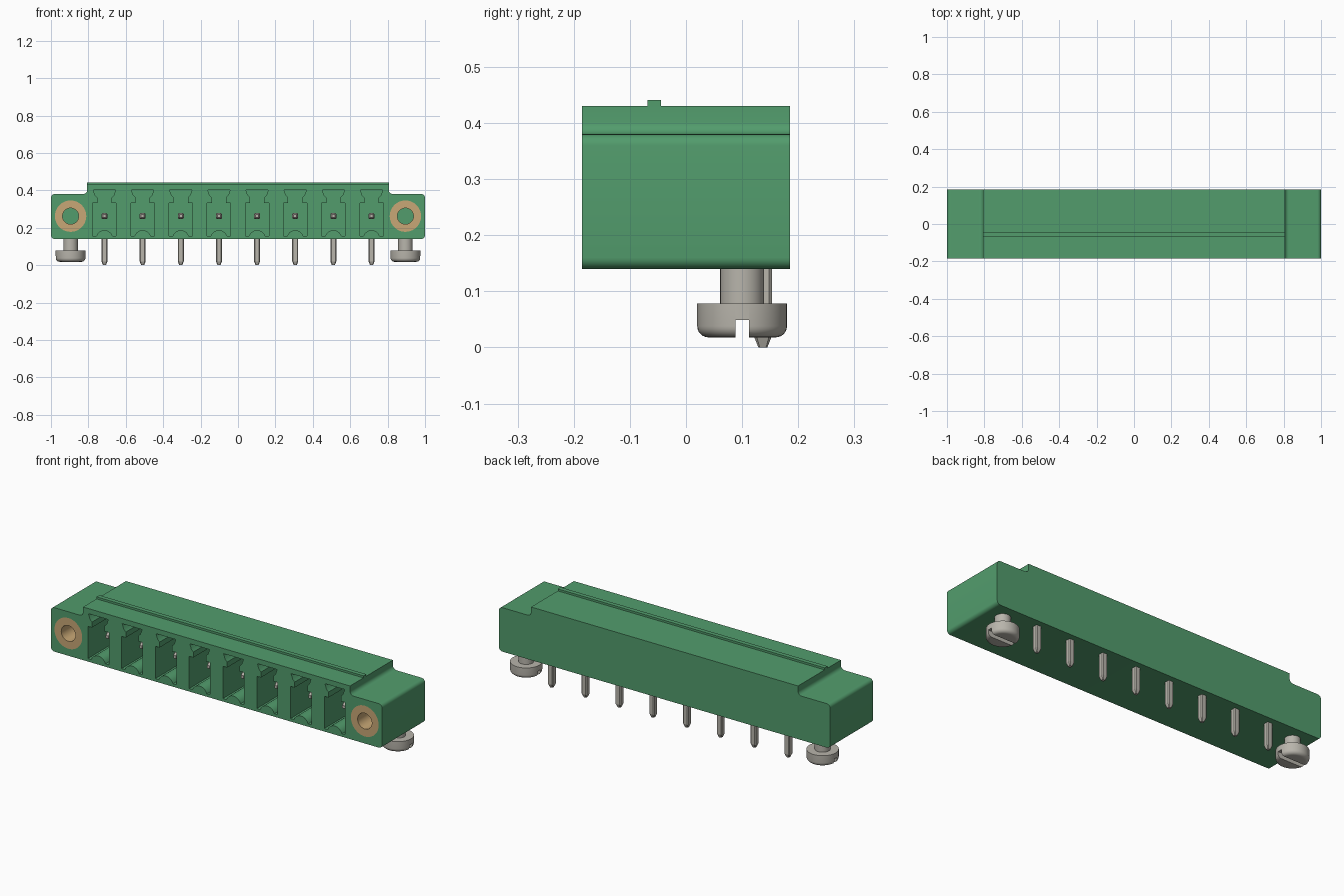
import bpy, bmesh, math
from mathutils import Matrix

if "Cube" in bpy.data.objects:
    bpy.data.objects.remove(bpy.data.objects["Cube"])


def material(name, rgb):
    m = bpy.data.materials.new(name)
    m.use_nodes = True
    m.diffuse_color = (*rgb, 1)
    m.node_tree.nodes["Principled BSDF"].inputs["Base Color"].default_value = (*rgb, 1)
    return m


GREEN = material("green plastic", (0.085, 0.335, 0.152))
BRASS = material("brass", (0.58, 0.39, 0.18))
METAL = material("tinned metal", (0.48, 0.46, 0.41))


def make(name, bm, mat, smooth=False):
    bmesh.ops.recalc_face_normals(bm, faces=bm.faces)
    me = bpy.data.meshes.new(name)
    bm.to_mesh(me)
    bm.free()
    me.materials.append(mat)
    ob = bpy.data.objects.new(name, me)
    bpy.context.collection.objects.link(ob)
    if smooth:
        shade(ob)
    return ob


def shade(ob):
    bpy.ops.object.select_all(action='DESELECT')
    ob.select_set(True)
    bpy.context.view_layer.objects.active = ob
    bpy.ops.object.shade_smooth_by_angle(angle=math.radians(35))


def extrude_y(bm, pts, y0, y1):
    """Add a prism with an xz outline running from y0 to y1."""
    f = bm.faces.new([bm.verts.new((x, y0, z)) for x, z in pts])
    r = bmesh.ops.extrude_face_region(bm, geom=[f])
    verts = [v for v in r["geom"] if isinstance(v, bmesh.types.BMVert)]
    bmesh.ops.translate(bm, verts=verts, vec=(0, y1 - y0, 0))


def arc(cx, cz, r, a0, a1, n=6):
    return [(cx + r * math.cos(math.radians(a0 + (a1 - a0) * i / n)),
             cz + r * math.sin(math.radians(a0 + (a1 - a0) * i / n))) for i in range(n + 1)]


def box(bm, x, y, z):
    m = Matrix.Translation(((x[0] + x[1]) / 2, (y[0] + y[1]) / 2, (z[0] + z[1]) / 2))
    s = Matrix.Diagonal((x[1] - x[0], y[1] - y[0], z[1] - z[0], 1))
    return bmesh.ops.create_cube(bm, size=1, matrix=m @ s)["verts"]


def lathe(bm, profile, mat, n=40, closed=False):
    """Revolve (radius, height) points about z, then place with a matrix."""
    vs = [bm.verts.new((r, 0, h)) for r, h in profile]
    es = [bm.edges.new(p) for p in zip(vs, vs[1:] + (vs[:1] if closed else []))]
    bmesh.ops.spin(bm, geom=vs + es, cent=(0, 0, 0), axis=(0, 0, 1),
                   angle=2 * math.pi, steps=n, use_merge=True)
    bmesh.ops.remove_doubles(bm, verts=bm.verts, dist=1e-5)
    bmesh.ops.transform(bm, matrix=mat, verts=bm.verts)


def cut(ob, cutter):
    mod = ob.modifiers.new("cut", 'BOOLEAN')
    mod.operation = 'DIFFERENCE'
    mod.solver = 'EXACT'
    mod.object = cutter
    bpy.context.view_layer.objects.active = ob
    bpy.ops.object.modifier_apply(modifier=mod.name)
    bpy.data.objects.remove(cutter)


FRONT, BACK = -0.185, 0.185
AXIS = 0.262                                   # height of contacts and bushings
SLOTS = [(i - 3.5) * 0.204 for i in range(8)]
SCREW_X = 0.895

# Housing: stepped outline with rounded ears and a fillet at the step
half = (arc(0.98, 0.16, 0.02, -90, 0) + arc(0.98, 0.36, 0.02, 0, 90)
        + arc(0.828, 0.402, 0.022, 270, 180) + [(0.806, 0.43)])
bm = bmesh.new()
extrude_y(bm, half + [(-x, z) for x, z in reversed(half)], FRONT, BACK)
housing = make("housing", bm, GREEN)

# Keyed contact pockets with an arched floor
side = ([(0.063, 0.156), (0.063, 0.332), (0.038, 0.332), (0.038, 0.362),
         (0.05, 0.374), (0.06, 0.402)])
arch = arc(0, 0.142, 0.045, 162, 18, 10)
bm = bmesh.new()
for x in SLOTS:
    outline = side + [(-a, b) for a, b in reversed(side)] + arch
    extrude_y(bm, [(x + a, b) for a, b in outline], FRONT - 0.05, 0.09)
cut(housing, make("pocket_cutter", bm, GREEN))

# Round seats for the bushings
bm = bmesh.new()
for s in (-1, 1):
    circle = [(s * SCREW_X + a, b) for a, b in arc(0, AXIS, 0.084, 0, 351, 39)]
    extrude_y(bm, circle, FRONT - 0.05, 0.08)
cut(housing, make("bushing_cutter", bm, GREEN))
shade(housing)

# Raised rib on the top
bm = bmesh.new()
box(bm, (-0.806, 0.806), (-0.069, -0.045), (0.425, 0.441))
make("top_rib", bm, GREEN)

# Contacts: square bars with tapered ends, one forward and one down
bm = bmesh.new()
W, PIN_Y = 0.016, 0.137
for x in SLOTS:
    for mat, length, tip in (
            (Matrix.Translation((x, PIN_Y, AXIS + W)) @ Matrix.Rotation(math.pi, 4, 'X'), AXIS + W, 0.02),
            (Matrix.Translation((x, PIN_Y, AXIS)) @ Matrix.Rotation(math.pi / 2, 4, 'X'), 0.247, 0.02)):
        rings = []
        for w, h in ((W, 0), (W, length - tip), (W * 0.5, length)):
            c = w * 0.3                        # chamfered corners
            pts = [(w, -w + c), (w, w - c), (w - c, w), (-w + c, w),
                   (-w, w - c), (-w, -w + c), (-w + c, -w), (w - c, -w)]
            rings.append([bm.verts.new(mat @ Matrix.Translation((a, b, h)).translation) for a, b in pts])
        for lo, hi in zip(rings, rings[1:]):
            for i in range(8):
                j = (i + 1) % 8
                bm.faces.new((lo[i], lo[j], hi[j], hi[i]))
        bm.faces.new(rings[0])
        bm.faces.new(rings[-1])
make("contact_pins", bm, METAL)

for s, tag in ((-1, "right"), (1, "left")):
    # Brass bushing, flush with the front
    bm = bmesh.new()
    lathe(bm, [(0.043, 0), (0.084, 0), (0.084, 0.265), (0.043, 0.265)],
          Matrix.Translation((s * SCREW_X, FRONT, AXIS)) @ Matrix.Rotation(-math.pi / 2, 4, 'X'),
          closed=True)
    make(tag + "_bushing", bm, BRASS, True)

    # Slotted mounting screw below the ear
    bm = bmesh.new()
    profile = ([(0, 0.018)] + arc(0.06, 0.038, 0.02, -90, 0)
               + [(0.08, 0.078), (0.039, 0.078), (0.039, 0.15), (0, 0.15)])
    lathe(bm, profile, Matrix.Translation((s * SCREW_X, 0.1, 0)))
    screw = make(tag + "_screw", bm, METAL)
    bm = bmesh.new()
    box(bm, (s * SCREW_X - 0.1, s * SCREW_X + 0.1), (0.088, 0.112), (0, 0.049))
    cut(screw, make("slot_cutter", bm, METAL))
    shade(screw)
